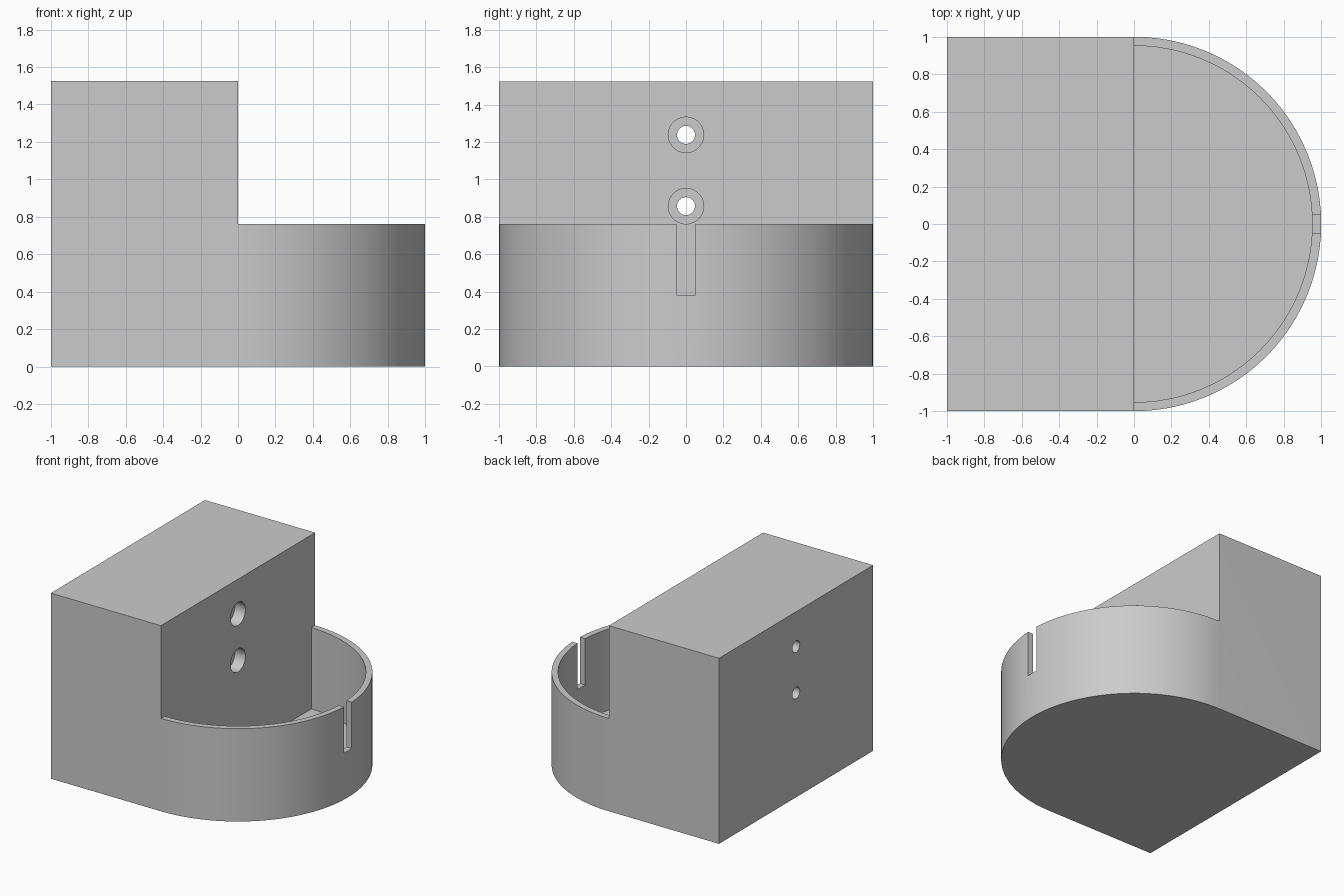
import bpy
import bmesh
from math import cos, sin, pi

if "Cube" in bpy.data.objects:
    bpy.data.objects.remove(bpy.data.objects["Cube"], do_unlink=True)

BLOCK_TOP, RIM, FLOOR = 1.524, 0.762, 0.095
INNER_RADIUS = 0.952

grey = bpy.data.materials.new("light_grey")
grey.use_nodes = True
grey.diffuse_color = (0.6, 0.6, 0.6, 1)
grey.node_tree.nodes["Principled BSDF"].inputs["Base Color"].default_value = (0.6, 0.6, 0.6, 1)


def prism(name, outline, base, top):
    """Extrude an outline in the ground plane from base to top."""
    bm = bmesh.new()
    face = bm.faces.new([bm.verts.new((x, y, base)) for x, y in outline])
    result = bmesh.ops.extrude_face_region(bm, geom=[face])
    for v in result["geom"]:
        if isinstance(v, bmesh.types.BMVert):
            v.co.z = top
    bmesh.ops.recalc_face_normals(bm, faces=bm.faces)
    mesh = bpy.data.meshes.new(name)
    bm.to_mesh(mesh)
    bm.free()
    mesh.materials.append(grey)
    obj = bpy.data.objects.new(name, mesh)
    bpy.context.collection.objects.link(obj)
    return obj


def half_circle(radius, steps=48):
    angles = [pi * (i / steps - 0.5) for i in range(steps + 1)]
    return [(round(radius * cos(a), 6), round(radius * sin(a), 6)) for a in angles]


def rectangle(x0, x1, y0, y1):
    return [(x0, y0), (x1, y0), (x1, y1), (x0, y1)]


def bore(name, radius, x0, x1, z):
    """Round cutter lying along x."""
    bpy.ops.mesh.primitive_cylinder_add(
        vertices=48, radius=radius, depth=x1 - x0,
        location=((x0 + x1) / 2, 0, z), rotation=(0, pi / 2, 0))
    obj = bpy.context.object
    obj.name = name
    obj.data.materials.append(grey)
    return obj


# Solid body: square back, rounded end
body = prism("wall_holder", half_circle(1) + [(-1, 1), (-1, -1)], 0, BLOCK_TOP)

# Space over the cup, cup pocket and rim slot
cutters = [
    prism("step_cutter", rectangle(0, 1.2, -1.2, 1.2), RIM, 1.8),
    prism("cup_cutter", half_circle(INNER_RADIUS), FLOOR, 0.8),
    prism("slot_cutter", rectangle(0.8, 1.2, -0.05, 0.05), 0.381, 0.9),
]

# Screw holes with counterbores
for z in (0.857, 1.238):
    cutters.append(bore("screw_hole_cutter", 0.048, -1.2, 0.2, z))
    cutters.append(bore("counterbore_cutter", 0.095, -0.095, 0.2, z))

bpy.ops.object.select_all(action='DESELECT')
body.select_set(True)
bpy.context.view_layer.objects.active = body
for cutter in cutters:
    cutter.hide_render = True
    mod = body.modifiers.new("cut", 'BOOLEAN')
    mod.operation = 'DIFFERENCE'
    mod.solver = 'EXACT'
    mod.object = cutter
    bpy.ops.object.modifier_apply(modifier=mod.name)
    bpy.data.objects.remove(cutter, do_unlink=True)

bpy.ops.object.shade_smooth_by_angle(angle=pi / 6)
